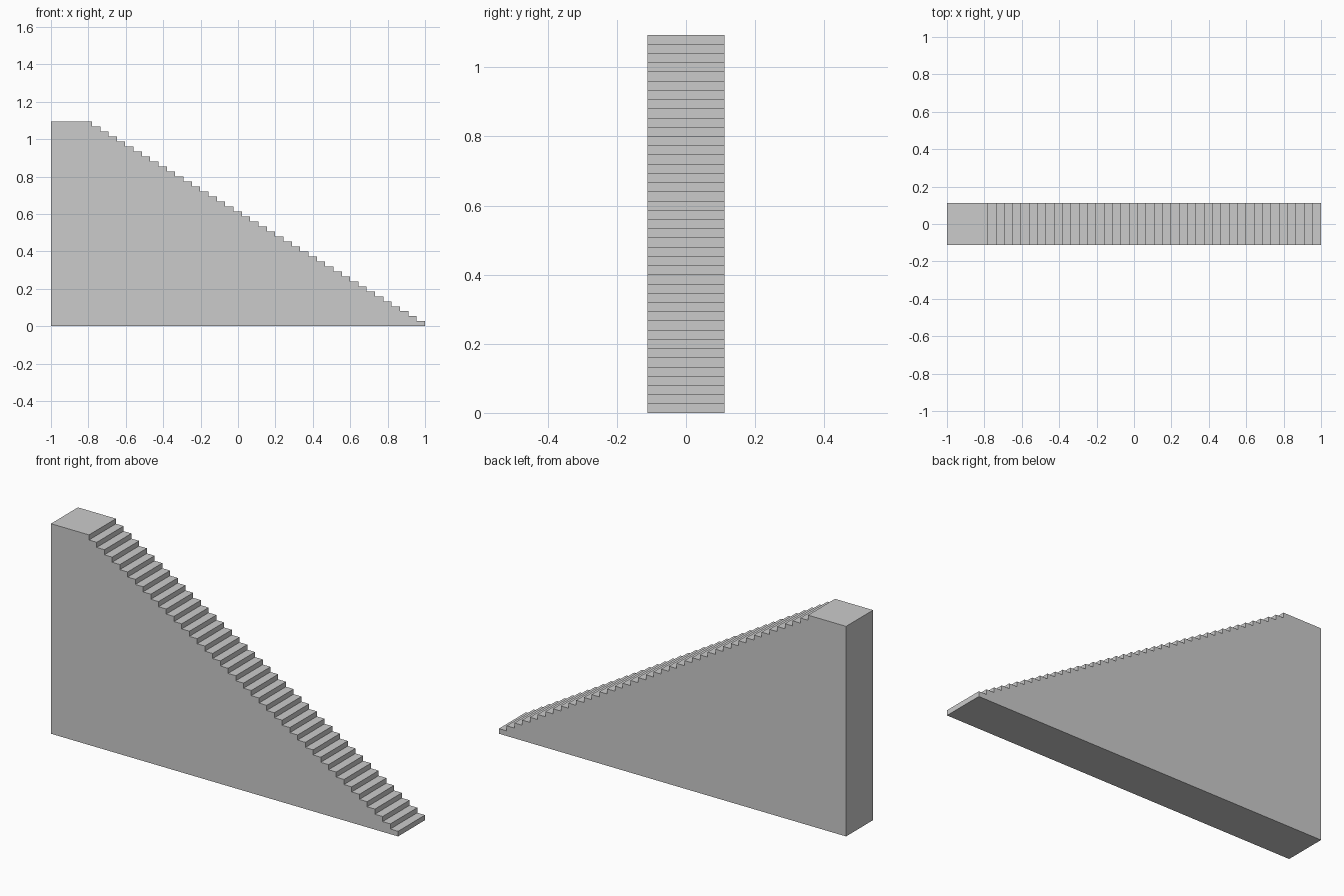
import bpy, bmesh

if "Cube" in bpy.data.objects:
    bpy.data.objects.remove(bpy.data.objects["Cube"])

# Overall staircase dimensions
RISERS = 41
HEIGHT = 1.094
HALF_WIDTH = 0.111
LANDING_X = -0.781
RISE = HEIGHT / RISERS
RUN = (1.0 - LANDING_X) / (RISERS - 1)

# Side profile: base, climbing steps, landing
profile = [(-1.0, 0.0), (1.0, 0.0)]
for i in range(RISERS):
    x = 1.0 - i * RUN
    if i:
        profile.append((x, i * RISE))
    profile.append((x, (i + 1) * RISE))
profile.append((-1.0, HEIGHT))

# Solid stair block extruded across its width
bm = bmesh.new()
side = bm.faces.new([bm.verts.new((x, -HALF_WIDTH, z)) for x, z in profile])
extruded = bmesh.ops.extrude_face_region(bm, geom=[side], use_keep_orig=True)
verts = [g for g in extruded["geom"] if isinstance(g, bmesh.types.BMVert)]
bmesh.ops.translate(bm, verts=verts, vec=(0, 2 * HALF_WIDTH, 0))
bmesh.ops.recalc_face_normals(bm, faces=bm.faces)

mesh = bpy.data.meshes.new("staircase")
bm.to_mesh(mesh)
bm.free()
bpy.context.collection.objects.link(bpy.data.objects.new("staircase", mesh))
